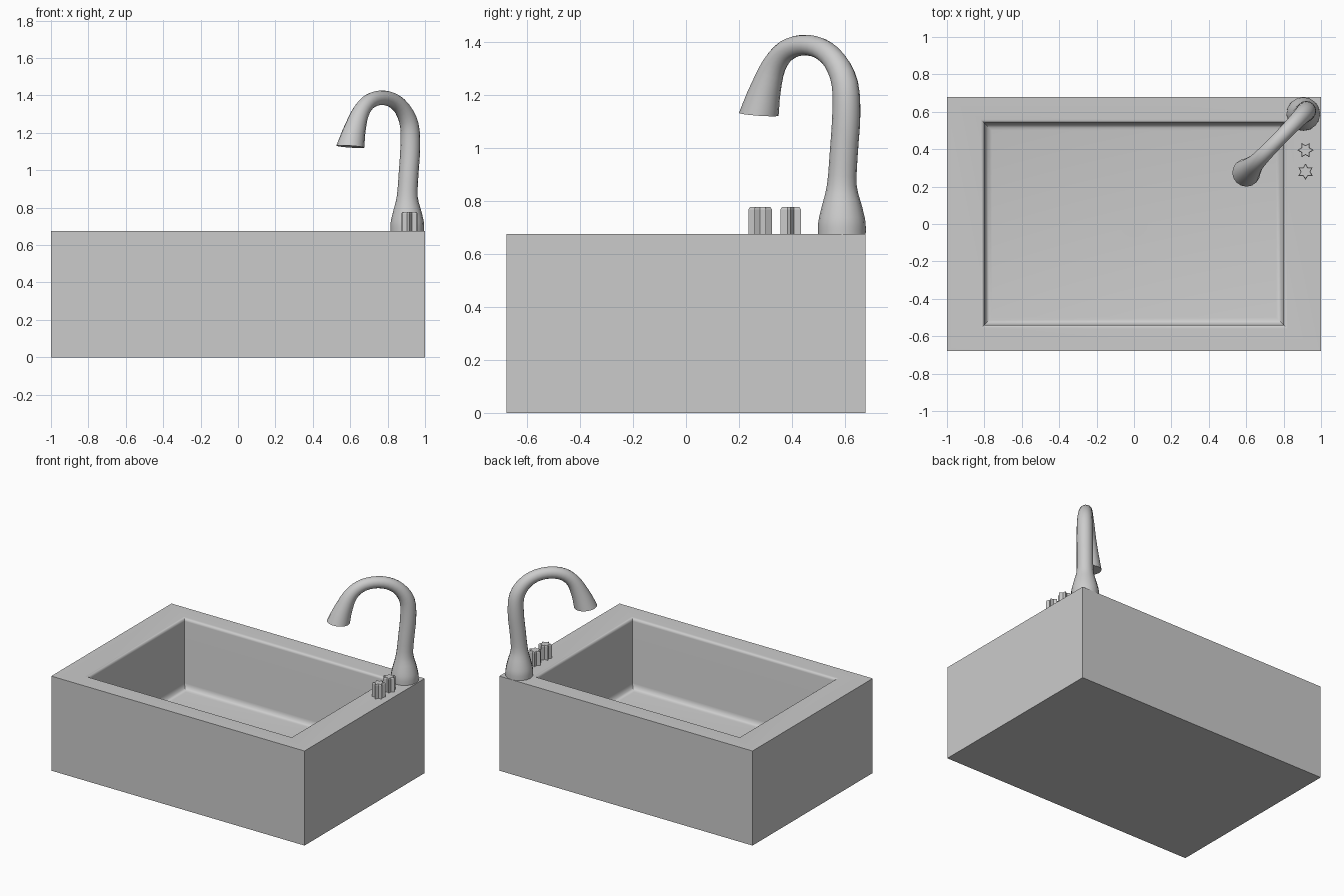
import bpy, bmesh
from math import sin, cos, pi, radians
from mathutils import Vector

if "Cube" in bpy.data.objects:
    bpy.data.objects.remove(bpy.data.objects["Cube"])

TOP = 0.675


def loft(name, rings, smooth=True):
    """Skin a list of equal-length point rings and cap both ends."""
    bm = bmesh.new()
    loops = [[bm.verts.new(p) for p in r] for r in rings]
    n = len(loops[0])
    for a, b in zip(loops, loops[1:]):
        for i in range(n):
            j = (i + 1) % n
            bm.faces.new((a[i], a[j], b[j], b[i]))
    bm.faces.new(loops[0][::-1])
    bm.faces.new(loops[-1])
    bmesh.ops.recalc_face_normals(bm, faces=bm.faces)
    me = bpy.data.meshes.new(name)
    bm.to_mesh(me)
    bm.free()
    ob = bpy.data.objects.new(name, me)
    bpy.context.collection.objects.link(ob)
    bpy.context.view_layer.objects.active = ob
    ob.select_set(True)
    if smooth:
        bpy.ops.object.shade_smooth_by_angle(angle=radians(35))
    ob.select_set(False)
    return ob


def rect(x, y, z):
    return [(-x, -y, z), (x, -y, z), (x, y, z), (-x, y, z)]


def polygon(cx, cy, z, radii, n, turn=0.0):
    return [(cx + radii[i % len(radii)] * cos(turn + 2 * pi * i / n),
             cy + radii[i % len(radii)] * sin(turn + 2 * pi * i / n), z) for i in range(n)]


# Sink body: block, rounded lip, straight walls, filleted floor
quarter = [i * pi / 8 for i in range(5)]
profile = [(0.02 * sin(a), TOP - 0.02 + 0.02 * cos(a)) for a in quarter]
profile += [(0.06 - 0.04 * cos(a), 0.215 - 0.04 * sin(a)) for a in quarter]
body = [rect(1, 0.678, 0), rect(1, 0.678, TOP)]
body += [rect(0.82 - o, 0.56 - o, z) for o, z in profile]
loft("sink_body", body)

# Drain cover
loft("drain", [polygon(0, 0, z, [0.075], 16) for z in (0.17, 0.179)])

# Star-shaped tap knobs with a small top chamfer
for name, y, turn in (("knob_front", 0.28, pi / 2), ("knob_back", 0.395, 0)):
    loft(name, [polygon(0.917, y, z, [0.044 * k, 0.026 * k], 12, turn)
                for z, k in ((TOP - 0.005, 1), (0.768, 1), (0.776, 0.88))], smooth=False)

# Faucet: (reach, height, radius) along a diagonal vertical plane
keys = [(0, 0.67, 0.09), (0, 0.72, 0.089), (0, 0.775, 0.077), (0, 0.86, 0.056),
        (-0.01, 0.98, 0.053), (-0.023, 1.12, 0.053), (-0.016, 1.24, 0.05),
        (0.035, 1.325, 0.044), (0.115, 1.375, 0.040), (0.21, 1.387, 0.039),
        (0.295, 1.365, 0.041), (0.357, 1.31, 0.046), (0.40, 1.225, 0.058),
        (0.437, 1.126, 0.075)]
pts = [Vector(k) for k in keys]
pts = [2 * pts[0] - pts[1]] + pts + [2 * pts[-1] - pts[-2]]
path = []
for p0, p1, p2, p3 in zip(pts, pts[1:], pts[2:], pts[3:]):
    for t in (0, 1 / 3, 2 / 3):
        path.append(0.5 * (2 * p1 + (p2 - p0) * t + (2 * p0 - 5 * p1 + 4 * p2 - p3) * t * t
                           + (3 * p1 - p0 - 3 * p2 + p3) * t ** 3))
path.append(pts[-2])

base = Vector((0.905, 0.588, 0))
along = Vector((-0.305, -0.314, 0)).normalized()
up = Vector((0, 0, 1))
side = along.cross(up)
rings = []
for i, p in enumerate(path):
    q = path[min(i + 1, len(path) - 1)] - path[max(i - 1, 0)]
    tangent = (along * q.x + up * q.y).normalized()
    if i == len(path) - 1:          # spout mouth is almost level
        tangent = (along * 0.1 - up).normalized()
    elif i == len(path) - 2:
        tangent = (tangent + along * 0.1 - up).normalized()
    normal = side.cross(tangent)
    centre = base + along * p.x + up * p.y
    rings.append([centre + p.z * (normal * cos(2 * pi * k / 16) + side * sin(2 * pi * k / 16))
                  for k in range(16)])
loft("faucet", rings)
